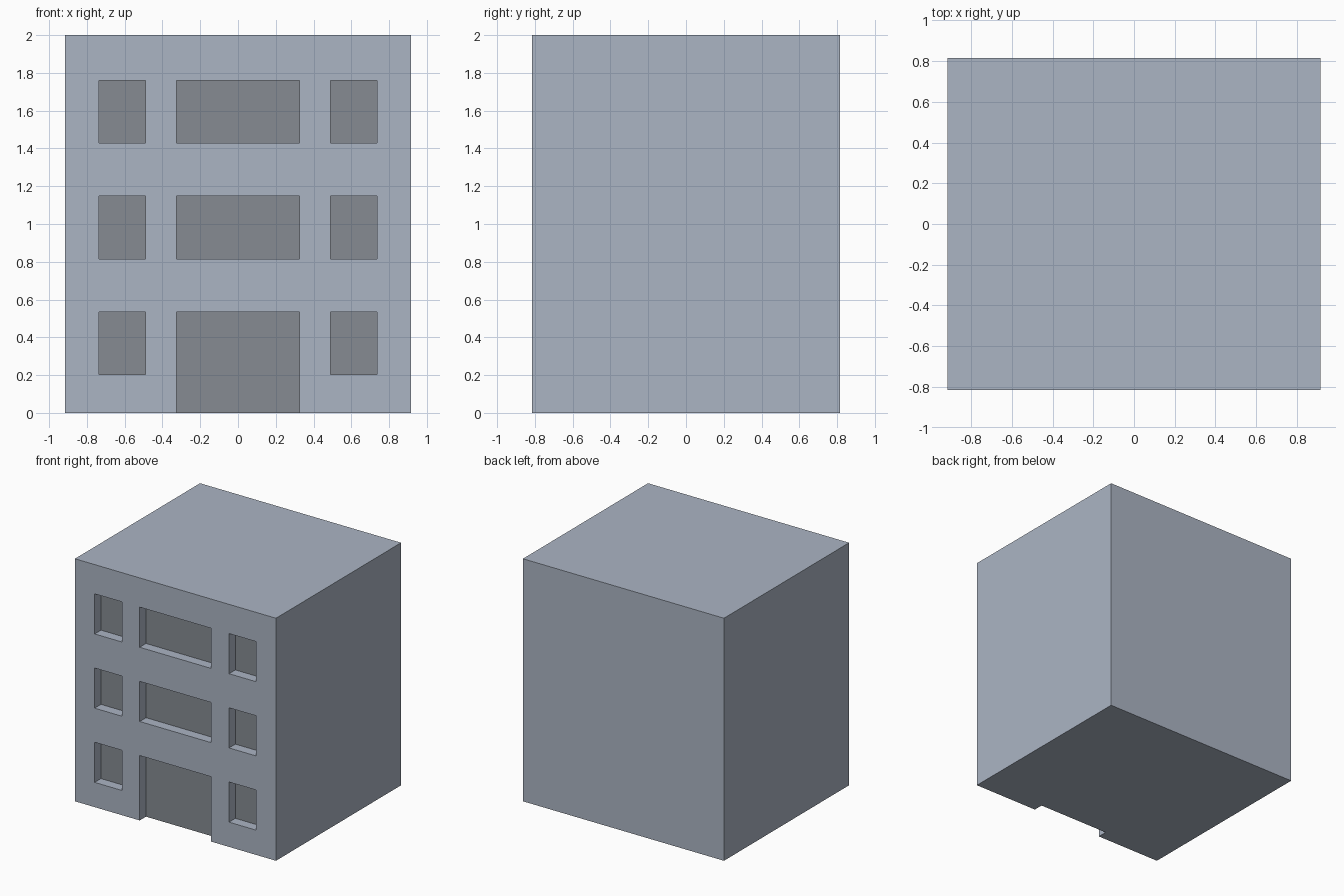
import bpy
import bmesh

if "Cube" in bpy.data.objects:
    bpy.data.objects.remove(bpy.data.objects["Cube"])

W, D, H = 0.917, 0.815, 2.0      # half width, half depth, height
RECESS = 0.082                   # depth of the openings


def add_box(bm, x0, x1, y0, y1, z0, z1):
    verts = bmesh.ops.create_cube(bm, size=1)["verts"]
    for v in verts:
        v.co.x = x1 if v.co.x > 0 else x0
        v.co.y = y1 if v.co.y > 0 else y0
        v.co.z = z1 if v.co.z > 0 else z0


def make_object(name, boxes):
    bm = bmesh.new()
    for b in boxes:
        add_box(bm, *b)
    mesh = bpy.data.meshes.new(name)
    bm.to_mesh(mesh)
    bm.free()
    ob = bpy.data.objects.new(name, mesh)
    bpy.context.collection.objects.link(ob)
    return ob


def add_material(ob, name, color):
    mat = bpy.data.materials.new(name)
    mat.diffuse_color = (*color, 1)
    mat.use_nodes = True
    mat.node_tree.nodes["Principled BSDF"].inputs["Base Color"].default_value = mat.diffuse_color
    ob.data.materials.append(mat)


# Building block
building = make_object("building", [(-W, W, -D, D, 0, H)])

# Three floors of openings: narrow, wide, narrow; the ground centre is a doorway
columns = [(-0.737, -0.489), (-0.326, 0.326), (0.489, 0.737)]
openings = []
for floor in range(3):
    sill = 0.204 + 0.612 * floor
    for i, (x0, x1) in enumerate(columns):
        bottom = -0.2 if floor == 0 and i == 1 else sill
        openings.append((x0, x1, -D - 0.2, -D + RECESS, bottom, sill + 0.331))
cutter = make_object("opening_cutter", openings)
cutter.hide_render = True

# Sink the openings into the facade
cut = building.modifiers.new("openings", "BOOLEAN")
cut.operation = "DIFFERENCE"
cut.solver = "EXACT"
cut.object = cutter
bpy.context.view_layer.objects.active = building
building.select_set(True)
bpy.ops.object.modifier_apply(modifier=cut.name)
bpy.data.objects.remove(cutter)

# Blue-grey walls, darker panes at the back of each opening
building.data.materials.clear()
add_material(building, "wall", (0.41, 0.46, 0.55))
add_material(building, "pane", (0.24, 0.26, 0.29))
for face in building.data.polygons:
    is_pane = face.normal.y < -0.9 and face.center.y > -D + RECESS / 2
    face.material_index = 1 if is_pane else 0
